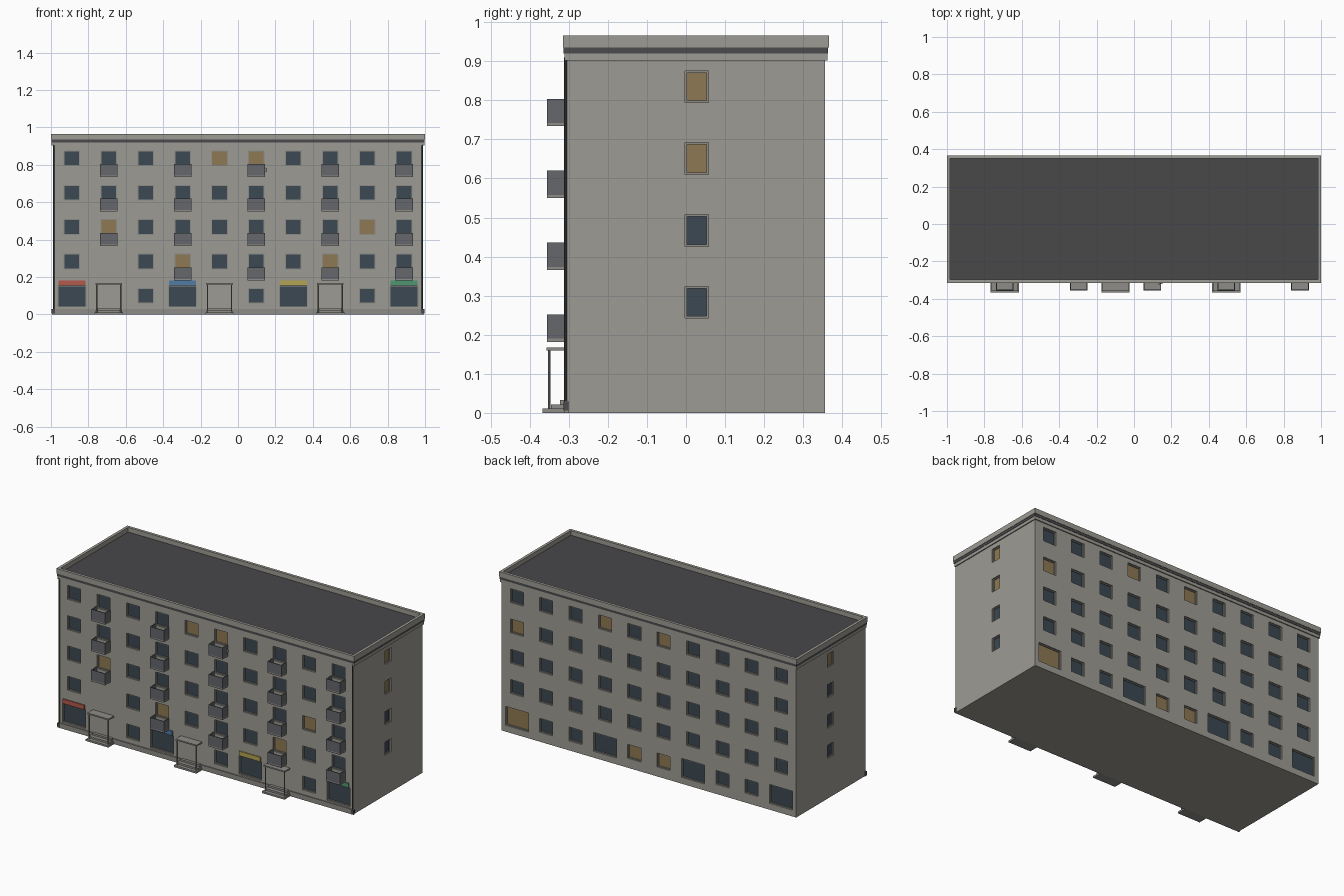
import bpy, bmesh, math
from collections import defaultdict

if "Cube" in bpy.data.objects:
    bpy.data.objects.remove(bpy.data.objects["Cube"])

COLORS = {
    "wall": (0.34, 0.33, 0.295, 1), "trim": (0.27, 0.265, 0.245, 1),
    "dark": (0.07, 0.07, 0.075, 1), "roof": (0.065, 0.065, 0.068, 1),
    "glass": (0.045, 0.065, 0.085, 1), "lit": (0.27, 0.19, 0.085, 1),
    "balcony": (0.13, 0.135, 0.145, 1), "red": (0.45, 0.10, 0.07, 1),
    "blue": (0.08, 0.2, 0.36, 1), "yellow": (0.45, 0.37, 0.08, 1),
    "green": (0.08, 0.3, 0.17, 1),
}
MATS = {}
for n, c in COLORS.items():
    MATS[n] = bpy.data.materials.new(n)
    MATS[n].diffuse_color = c


def build(name, boxes, mat=None):
    """One object from a list of (x0, x1, y0, y1, z0, z1) boxes."""
    bm = bmesh.new()
    for b in boxes:
        vs = bmesh.ops.create_cube(bm, size=1)["verts"]
        for v in vs:
            for a in range(3):
                lo, hi = sorted(b[2 * a:2 * a + 2])
                v.co[a] = hi if v.co[a] > 0 else lo
    me = bpy.data.meshes.new(name)
    bm.to_mesh(me)
    bm.free()
    ob = bpy.data.objects.new(name, me)
    bpy.context.collection.objects.link(ob)
    if mat:
        me.materials.append(MATS[mat])
    return ob


def cyl(name, loc, r, h, mat, rot=(0, 0, 0)):
    bpy.ops.mesh.primitive_cylinder_add(vertices=10, radius=r, depth=h, location=loc, rotation=rot)
    ob = bpy.context.object
    ob.name = name
    ob.data.materials.append(MATS[mat])
    bpy.ops.object.shade_smooth_by_angle()
    return ob


BX, Y0, Y1 = 0.99, -0.305, 0.356
FLOORS = [0.283 + 0.184 * k for k in range(4)]
COLS = [-0.888 + 0.1973 * i for i in range(10)]
parts = defaultdict(list)
SIDES = {"front": (1, Y0, -1), "back": (1, Y1, 1), "right": (0, BX, 1), "left": (0, -BX, -1)}


def wall_box(side, u0, u1, z0, z1, d0, d1):
    """Box on a wall: u along it, d outward from it."""
    axis, p, s = SIDES[side]
    dd = (p + s * d0, p + s * d1)
    return (u0, u1, *dd, z0, z1) if axis == 1 else (*dd, u0, u1, z0, z1)


def window(side, u, z, w, h, lit=False):
    a, b, c, d = u - w / 2, u + w / 2, z - h / 2, z + h / 2
    t = 0.005
    parts["cut"].append(wall_box(side, a, b, c, d, -0.016, 0.02))
    parts["lit" if lit else "glass"].append(wall_box(side, a, b, c, d, -0.018, -0.012))
    for q in ((a, a + t, c, d), (b - t, b, c, d), (a + t, b - t, c, c + t), (a + t, b - t, d - t, d)):
        parts["frame"].append(wall_box(side, *q, -0.014, -0.007))


# Upper windows, front and back
FRONT_LIT = {(4, 3), (5, 3), (1, 1), (8, 1), (3, 0), (7, 0)}
BACK_LIT = {(9, 2), (6, 3), (4, 3)}
for i, x in enumerate(COLS):
    for k, z in enumerate(FLOORS):
        if (i, k) != (1, 0):
            window("front", x, z, 0.088, 0.084, (i, k) in FRONT_LIT)
            # Balcony trays
            if i % 2:
                b, o, t = z - 0.101, -0.356, 0.005
                l, r = x - 0.047, x + 0.047
                parts["slab"].append((l, r, o, Y0, b, b + 0.008))
                parts["rail"] += [(l, r, o, o + t, b + 0.008, b + 0.07),
                                  (l, l + t, o + t, Y0, b + 0.008, b + 0.07),
                                  (r - t, r, o + t, Y0, b + 0.008, b + 0.07)]
        window("back", x, z, 0.088, 0.084, (i, k) in BACK_LIT)

# Ground floor: shops, windows, entrances
signs = {0: "red", 3: "blue", 6: "yellow", 9: "green"}
for i, x in enumerate(COLS):
    if i in signs:
        window("front", x, 0.096, 0.154, 0.115)
        window("back", x, 0.096, 0.154, 0.115, i == 9)
        build("shop_sign_" + signs[i], [(x - 0.072, x + 0.072, Y0 - 0.007, Y0, 0.155, 0.182)], signs[i])
        continue
    window("back", x, 0.1, 0.088, 0.084, i in (4, 5))
    if i in (2, 5, 8):
        window("front", x, 0.1, 0.088, 0.084)
    else:
        for n, (w, y) in enumerate(((0.076, -0.367), (0.07, -0.345), (0.064, -0.322))):
            parts["steps"].append((x - w, x + w, y, Y0, n * 0.011, n * 0.011 + 0.011))
        parts["canopy"].append((x - 0.071, x + 0.071, -0.357, Y0, 0.16, 0.168))
        for s in (-1, 1):
            cyl("entrance_post", (x + s * 0.064, -0.35, 0.0855), 0.0035, 0.15, "trim")

# Side windows
for k, z in enumerate(FLOORS):
    window("right", 0.027, z, 0.06, 0.081, k > 1)
    window("left", 0.027, z, 0.06, 0.081, k == 3)

# Main block with window recesses cut in
body = build("building_body", [(-BX, BX, Y0, Y1, 0, 0.93)], "wall")
cutter = build("window_cutter", parts.pop("cut"))
cutter.hide_render = True
mod = body.modifiers.new("recesses", "BOOLEAN")
mod.operation, mod.object, mod.solver = "DIFFERENCE", cutter, "EXACT"
bpy.context.view_layer.objects.active = body
bpy.ops.object.modifier_apply(modifier=mod.name)
bpy.data.objects.remove(cutter)

for key, name, mat in (("glass", "window_panes", "glass"), ("lit", "lit_window_panes", "lit"),
                       ("frame", "window_frames", "trim"), ("slab", "balcony_floors", "trim"),
                       ("rail", "balcony_parapets", "balcony"), ("steps", "entrance_steps", "trim"),
                       ("canopy", "entrance_canopies", "trim")):
    build(name, parts[key], mat)


def ring(name, over, t, z0, z1, mat):
    """Rectangular band around the building."""
    x, a, b = BX + over, Y0 - over, Y1 + over
    return build(name, [(-x, x, a, a + t, z0, z1), (-x, x, b - t, b, z0, z1),
                        (-x, -x + t, a + t, b - t, z0, z1), (x - t, x, a + t, b - t, z0, z1)], mat)


# Cornice, parapet and roof
ring("cornice_lower", 0.006, 0.012, 0.902, 0.92, "wall")
ring("cornice_dark_band", 0.008, 0.015, 0.92, 0.935, "dark")
ring("roof_parapet", 0.01, 0.017, 0.935, 0.966, "wall")
build("roof_deck", [(-BX, BX, Y0, Y1, 0.925, 0.938)], "roof")

# Front plinth and corner downpipes
build("front_plinth", [(-0.994, 0.994, -0.311, Y0 + 0.004, 0, 0.03)], "trim")
for s in (-1, 1):
    cyl("downpipe", (s * 0.985, -0.308, 0.465), 0.004, 0.89, "dark")
    build("downpipe_shoe", [(s * 0.978, s * 0.996, -0.313, -0.301, 0.006, 0.028)], "dark")

# Small dish beside the top middle balcony
cyl("dish", (COLS[5] + 0.045, -0.318, 0.772), 0.013, 0.005, "trim", (math.pi / 2, 0, 0.3))

for m in bpy.data.materials:
    if m.users and not m.is_grease_pencil:
        m.use_nodes = True
        m.node_tree.nodes["Principled BSDF"].inputs["Base Color"].default_value = m.diffuse_color
